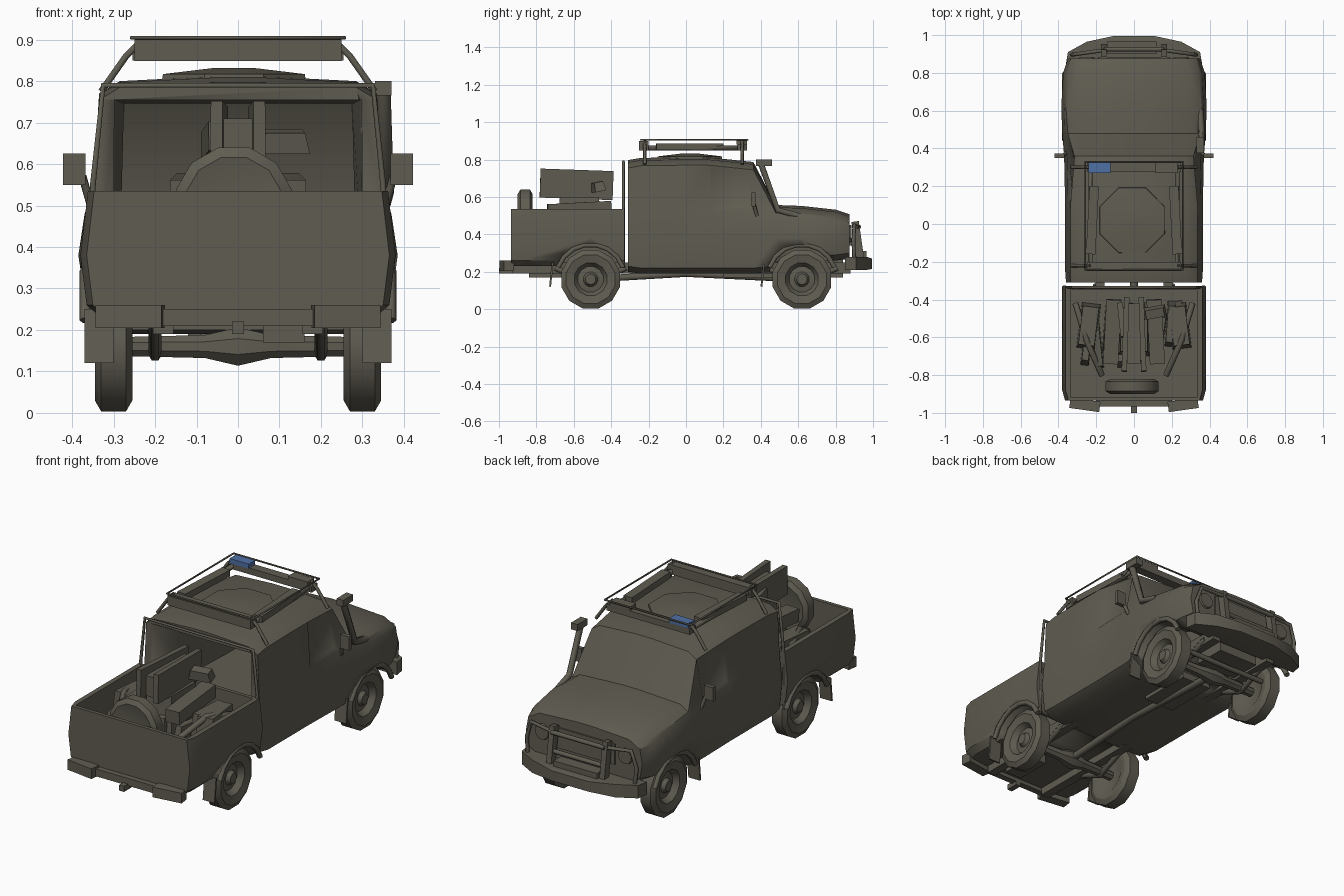
import bpy, bmesh, math, random
from mathutils import Vector, Matrix

random.seed(4)
cube = bpy.data.objects.get("Cube")
if cube:
    bpy.data.objects.remove(cube, do_unlink=True)


def material(name, rgb):
    m = bpy.data.materials.new(name)
    m.use_nodes = True
    m.diffuse_color = (*rgb, 1)
    bsdf = next(n for n in m.node_tree.nodes if n.type == 'BSDF_PRINCIPLED')
    bsdf.inputs["Base Color"].default_value = (*rgb, 1)
    return m


OLIVE = material("dark olive", (0.115, 0.107, 0.082))
BLUE = material("lamp blue", (0.08, 0.16, 0.38))


def activate(ob):
    bpy.ops.object.select_all(action='DESELECT')
    ob.select_set(True)
    bpy.context.view_layer.objects.active = ob


def finish(name, bm, mat=OLIVE, smooth=True):
    bmesh.ops.recalc_face_normals(bm, faces=bm.faces)
    mesh = bpy.data.meshes.new(name)
    bm.to_mesh(mesh)
    bm.free()
    ob = bpy.data.objects.new(name, mesh)
    bpy.context.collection.objects.link(ob)
    mesh.materials.append(mat)
    if smooth:
        activate(ob)
        bpy.ops.object.shade_smooth_by_angle(angle=math.radians(32))
    return ob


def box(name, lo, hi, mat=OLIVE, tilt=(0, 0), taper=1.0):
    """Box between two corners; tilt is (about x, about z) in degrees."""
    lo, hi = Vector(lo), Vector(hi)
    bm = bmesh.new()
    bmesh.ops.create_cube(bm, size=1)
    for v in bm.verts:
        k = taper if v.co.z > 0 else 1
        v.co = Vector((v.co.x * k, v.co.y * k, v.co.z)) * (hi - lo)
    rot = Matrix.Rotation(math.radians(tilt[1]), 4, 'Z') @ Matrix.Rotation(math.radians(tilt[0]), 4, 'X')
    bmesh.ops.transform(bm, matrix=Matrix.Translation((lo + hi) / 2) @ rot, verts=bm.verts)
    return finish(name, bm, mat, smooth=False)


def loft(name, sections):
    """Skin mirrored half sections [(y, [(x, z), ...]), ...] and cap the ends."""
    bm = bmesh.new()
    rings = []
    for y, half in sections:
        pts = half + [(-x, z) for x, z in reversed(half)]
        rings.append([bm.verts.new((x, y, z)) for x, z in pts])
    n = len(rings[0])
    for a, b in zip(rings, rings[1:]):
        for i in range(n):
            j = (i + 1) % n
            bm.faces.new((a[i], a[j], b[j], b[i]))
    bm.faces.new(rings[0])
    bm.faces.new(rings[-1])
    return finish(name, bm)


def lathe(name, profile, center, axis='X', sides=12):
    """Spin (offset, radius) points about an axis through center."""
    bm = bmesh.new()
    rings = []
    for d, r in profile:
        ring = []
        for k in range(sides):
            a = math.tau * (k + 0.5) / sides
            c, s = r * math.cos(a), r * math.sin(a)
            p = {'X': (d, c, s), 'Y': (c, d, s), 'Z': (c, s, d)}[axis]
            ring.append(bm.verts.new(Vector(p) + Vector(center)))
        rings.append(ring)
    for a, b in zip(rings, rings[1:]):
        for k in range(sides):
            j = (k + 1) % sides
            bm.faces.new((a[k], a[j], b[j], b[k]))
    bm.faces.new(rings[0])
    bm.faces.new(rings[-1])
    return finish(name, bm)


def tube(name, pts, r=0.012, closed=False):
    cu = bpy.data.curves.new(name, 'CURVE')
    cu.dimensions = '3D'
    cu.bevel_depth, cu.bevel_resolution, cu.use_fill_caps = r, 1, True
    sp = cu.splines.new('POLY')
    sp.points.add(len(pts) - 1)
    for p, co in zip(sp.points, pts):
        p.co = (*co, 1)
    sp.use_cyclic_u = closed
    ob = bpy.data.objects.new(name, cu)
    bpy.context.collection.objects.link(ob)
    cu.materials.append(OLIVE)
    activate(ob)
    bpy.ops.object.convert(target='MESH')


def cut(ob, cutter):
    cutter.hide_render = True
    mod = ob.modifiers.new("cut", 'BOOLEAN')
    mod.operation, mod.object = 'DIFFERENCE', cutter
    activate(ob)
    bpy.ops.object.modifier_apply(modifier=mod.name)
    bpy.data.objects.remove(cutter, do_unlink=True)


def section(y, bottom, waist, shoulder, roof_w, roof, crown=0.012):
    return y, [(waist - 0.07, bottom), (waist - 0.015, bottom + 0.03), (waist, 0.38),
               (waist - 0.015, shoulder), (roof_w, roof - 0.03), (roof_w - 0.05, roof), (0.05, roof + crown)]


AXLES = {"rear": -0.51, "front": 0.62}
WHEEL_Z = 0.16

# Cab and bonnet in one skin, with the front side windows set in
cab = loft("cab_and_bonnet", [
    section(-0.31, 0.20, 0.36, 0.53, 0.335, 0.785), section(-0.24, 0.19, 0.365, 0.53, 0.335, 0.797),
    section(-0.02, 0.19, 0.365, 0.53, 0.335, 0.80), section(0.12, 0.19, 0.365, 0.53, 0.335, 0.80),
    section(0.36, 0.19, 0.37, 0.53, 0.315, 0.775), section(0.48, 0.20, 0.38, 0.49, 0.35, 0.545),
    section(0.62, 0.25, 0.385, 0.48, 0.36, 0.54), section(0.80, 0.26, 0.375, 0.47, 0.345, 0.52),
    section(0.875, 0.27, 0.35, 0.46, 0.32, 0.495)])
bm = bmesh.new()
bm.from_mesh(cab.data)
panes = [f for f in bm.faces if abs(f.normal.x) > 0.6 and 0.6 < f.calc_center_median().z < 0.7
         and 0.1 < f.calc_center_median().y < 0.4]
bmesh.ops.inset_individual(bm, faces=panes, thickness=0.025, depth=-0.012)
bm.to_mesh(cab.data)
bm.free()
# Open cab interior, following the slope of the windscreen
cut(cab, loft("cab_cutter", [(-0.5, [(0.30, 0.36), (0.30, 0.755)]), (0.0, [(0.30, 0.36), (0.295, 0.755)]),
                             (0.31, [(0.285, 0.36), (0.275, 0.745)]), (0.43, [(0.285, 0.36), (0.285, 0.55)])]))

# Open load bed
wall = [(0.33, 0.23), (0.365, 0.26), (0.38, 0.38), (0.362, 0.535)]
tail = [(x - 0.015, z) for x, z in wall]
bed = loft("load_bed", [(-0.935, tail), (-0.88, wall), (-0.51, wall), (-0.33, wall)])
cut(bed, box("bed_cutter", (-0.335, -0.915, 0.355), (0.335, -0.35, 0.8)))

# Wheel arches, flares, wheels and mudflaps
for end, y in AXLES.items():
    body = bed if end == "rear" else cab
    for s, side in ((1, "left"), (-1, "right")):
        cut(body, lathe("arch_cutter", [(-0.15, 0.18), (0.15, 0.18)], (s * 0.34, y, WHEEL_Z), sides=16))
        arc = [math.radians(a) for a in range(20, 161, 20)]
        tube(f"{end}_{side}_flare", [(s * 0.368, y + 0.185 * math.cos(a), WHEEL_Z + 0.185 * math.sin(a))
                                     for a in arc], 0.014)
        lathe(f"{end}_{side}_wheel",
              [(-s * 0.025, 0.07), (-s * 0.042, 0.10), (-s * 0.045, 0.135), (-s * 0.03, 0.162), (s * 0.03, 0.162),
               (s * 0.045, 0.135), (s * 0.035, 0.09), (s * 0.005, 0.07), (s * 0.01, 0.04), (s * 0.03, 0.028)],
              (s * 0.30, y, WHEEL_Z), sides=12)
        box(f"{end}_{side}_mudflap", (s * 0.335 - 0.035, y - 0.215, 0.12), (s * 0.335 + 0.035, y - 0.205, 0.25), tilt=(-6, 0))
        tube(f"{end}_{side}_leaf_spring", [(s * 0.2, y - 0.19, 0.22), (s * 0.2, y, 0.14), (s * 0.2, y + 0.19, 0.22)], 0.016)
    lathe(f"{end}_axle", [(-0.27, 0.025), (-0.08, 0.03), (0, 0.05), (0.08, 0.03), (0.27, 0.025)], (0, y, WHEEL_Z), sides=8)

# Chassis
for s in (-1, 1):
    box("chassis_rail", (s * 0.18 - 0.025, -0.93, 0.19), (s * 0.18 + 0.025, 0.88, 0.25))
tube("drive_shaft", [(0, -0.51, 0.16), (0, 0.0, 0.19), (0, 0.62, 0.16)], 0.02)
box("gearbox", (-0.09, 0.2, 0.17), (0.09, 0.5, 0.26))
box("engine_sump", (-0.12, 0.66, 0.17), (0.12, 0.84, 0.28))
tube("steering_link", [(-0.24, 0.74, 0.16), (0.0, 0.75, 0.15), (0.24, 0.74, 0.16)], 0.014)
box("exhaust_box", (0.06, -0.84, 0.17), (0.16, -0.64, 0.22))

# Grille, headlamps, bumpers and bull bar
box("grille", (-0.19, 0.87, 0.34), (0.19, 0.884, 0.45))
for s in (-1, 1):
    lathe("headlamp", [(0, 0.045), (0.012, 0.04)], (s * 0.25, 0.872, 0.40), 'Y', 10)
    box("bull_bar_post", (s * 0.16 - 0.015, 0.90, 0.24), (s * 0.16 + 0.015, 0.94, 0.47), tilt=(8, 0))
    tube("bull_bar_hoop", [(s * 0.16, 0.92, 0.44), (s * 0.30, 0.90, 0.45), (s * 0.33, 0.895, 0.36), (s * 0.32, 0.90, 0.25)], 0.01)
    box("rear_bumper_end", (s * 0.26 - 0.08, -0.985, 0.205), (s * 0.26 + 0.08, -0.93, 0.26), tilt=(0, s * 8))
for z in (0.34, 0.44):
    tube("bull_bar_rail", [(-0.16, 0.925, z), (0.16, 0.925, z)])
loft("front_bumper", [(0.85, [(0.36, 0.21), (0.36, 0.28)]), (0.91, [(0.35, 0.21), (0.35, 0.28)]),
                      (0.965, [(0.25, 0.21), (0.25, 0.28)]), (0.995, [(0.11, 0.215), (0.11, 0.27)])])
box("winch", (-0.14, 0.90, 0.25), (0.12, 0.965, 0.31))
box("rear_bumper", (-0.2, -0.965, 0.21), (0.2, -0.93, 0.25))
box("tow_hitch", (-0.015, -1.0, 0.19), (0.015, -0.93, 0.22))

# Mirrors and snorkel
for s in (-1, 1):
    box("mirror", (s * 0.395 - 0.027, 0.35, 0.55), (s * 0.395 + 0.027, 0.372, 0.625))
    tube("mirror_arm", [(s * 0.355, 0.38, 0.50), (s * 0.375, 0.36, 0.57)], 0.01)
tube("snorkel", [(0.35, 0.60, 0.50), (0.358, 0.49, 0.53), (0.35, 0.40, 0.78)], 0.018)
box("snorkel_head", (0.33, 0.375, 0.765), (0.37, 0.46, 0.80))

# Roof hatch
lathe("roof_hatch", [(0.79, 0.19), (0.817, 0.185), (0.832, 0.05)], (-0.01, 0.02, 0), 'Z', 8)

# Roof rack with light bar
corners = [(-0.23, -0.22), (0.23, -0.22), (0.23, 0.30), (-0.23, 0.30)]
tube("rack_frame", [(x, y, 0.862) for x, y in corners], 0.016, closed=True)
tube("rack_top_rail", [(x * 1.12, y * 1.1, 0.905) for x, y in corners], 0.005, closed=True)
for x, y in corners:
    s = math.copysign(1, x)
    tube("rack_leg", [(x, y, 0.90), (x + s * 0.04, y, 0.86), (s * 0.33, y, 0.775)], 0.009)
box("rack_front_beam", (-0.25, 0.275, 0.848), (0.25, 0.325, 0.882))
box("rack_rear_beam", (-0.25, -0.25, 0.848), (0.25, -0.20, 0.90))
box("blue_lamp", (-0.24, 0.27, 0.88), (-0.125, 0.325, 0.905), BLUE)
box("plain_lamp", (0.11, 0.27, 0.88), (0.23, 0.325, 0.902))
for s in (-1, 1):
    box("rack_side_load", (s * 0.22 - 0.025, -0.16, 0.85), (s * 0.22 + 0.025, 0.2, 0.885), tilt=(0, s * 3))

# Roll bar behind the cab
tube("roll_bar", [(-0.355, -0.335, 0.22), (-0.35, -0.335, 0.55), (-0.325, -0.335, 0.79),
                  (0.325, -0.335, 0.79), (0.35, -0.335, 0.55), (0.355, -0.335, 0.22)], 0.008)

# Spare wheel and load in the bed
lathe("spare_wheel", [(-0.03, 0.07), (-0.04, 0.12), (-0.025, 0.145), (0.025, 0.145), (0.04, 0.12), (0.03, 0.07)],
      (-0.01, -0.86, 0.50), 'Y', 12)
box("load_pedestal", (-0.09, -0.70, 0.36), (0.09, -0.44, 0.60), taper=0.8)
for s in (-1, 1):
    box("load_side_plate", (s * 0.045 - 0.014, -0.78, 0.59), (s * 0.045 + 0.014, -0.39, 0.745), tilt=(-2, s * 2))
    box("load_seat", (s * 0.115 - 0.04, -0.74, 0.50), (s * 0.115 + 0.04, -0.40, 0.57), tilt=(3, s * 3))
    box("load_crate", (s * 0.24 - 0.05, -0.66, 0.36), (s * 0.24 + 0.05, -0.42, 0.52), tilt=(0, s * 7), taper=0.85)
    tube("load_strap", [(s * 0.31, -0.42, 0.47), (s * 0.25, -0.62, 0.52), (s * 0.17, -0.80, 0.42)], 0.016)
box("load_core", (-0.035, -0.74, 0.60), (0.035, -0.42, 0.71))
box("load_arm_left", (0.05, -0.50, 0.63), (0.17, -0.44, 0.68), tilt=(12, 10), taper=0.8)
box("load_arm_right", (-0.08, -0.60, 0.62), (-0.05, -0.42, 0.69), tilt=(-8, 6))
for i in range(10):
    x, y = 0.055 * (i - 4.5), random.uniform(-0.66, -0.52)
    box("load_bundle", (x - 0.022, y - 0.12, 0.36), (x + 0.022, y + 0.12, random.uniform(0.44, 0.53)),
        tilt=(random.uniform(-8, 8), random.uniform(-10, 10)), taper=0.8)
